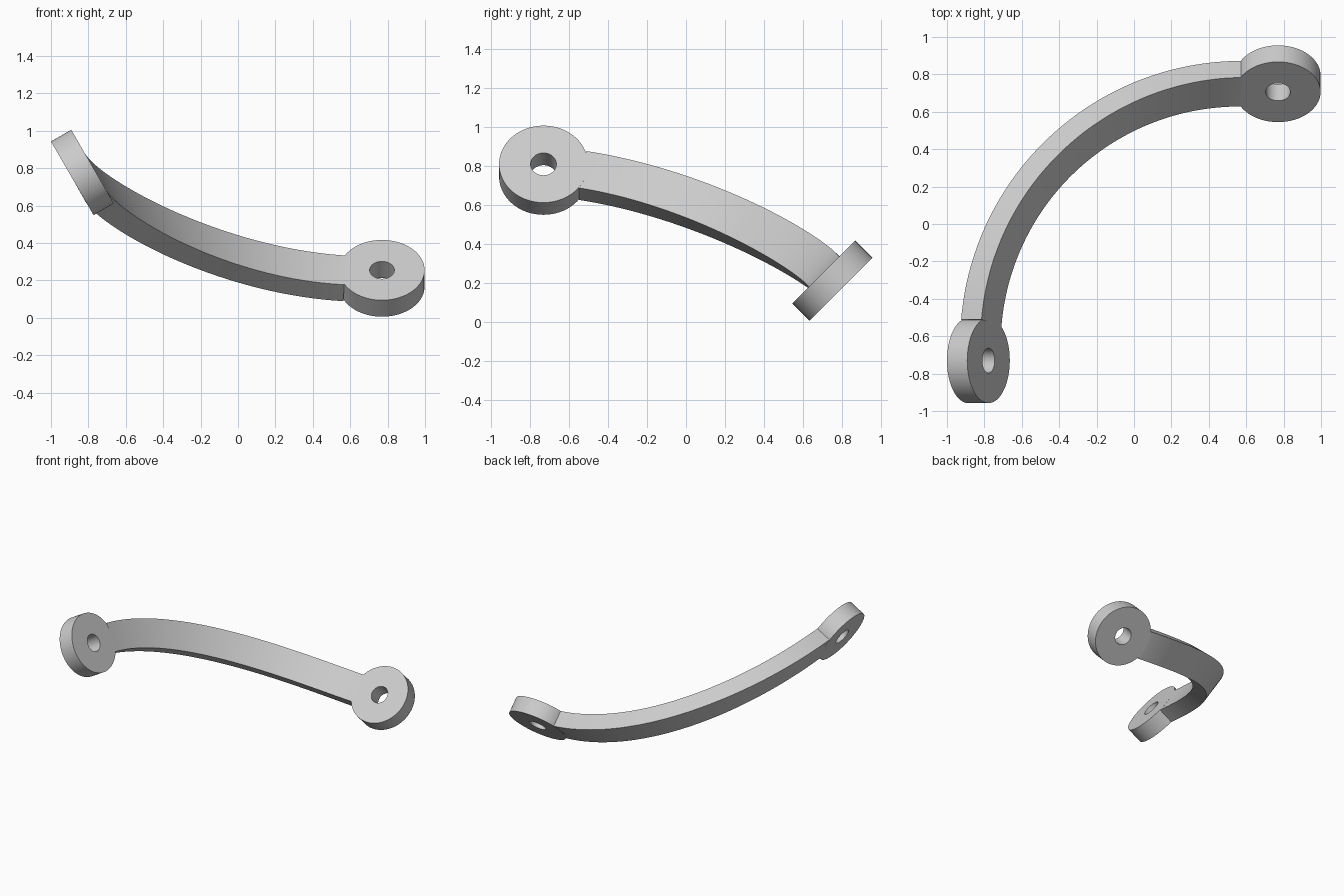
import bpy, bmesh
from math import sin, cos, pi, radians
from mathutils import Vector, Matrix

cube = bpy.data.objects.get("Cube")
if cube:
    bpy.data.objects.remove(cube, do_unlink=True)

metal = bpy.data.materials.new("light grey metal")
metal.use_nodes = True
colour = (0.6, 0.6, 0.6, 1)
metal.diffuse_color = colour
metal.node_tree.nodes["Principled BSDF"].inputs["Base Color"].default_value = colour

THICK, WIDTH = 0.125, 0.22


def finish(bm, name):
    bmesh.ops.recalc_face_normals(bm, faces=bm.faces)
    mesh = bpy.data.meshes.new(name)
    bm.to_mesh(mesh)
    bm.free()
    mesh.materials.append(metal)
    ob = bpy.data.objects.new(name, mesh)
    bpy.context.collection.objects.link(ob)
    bpy.ops.object.select_all(action="DESELECT")
    ob.select_set(True)
    bpy.context.view_layer.objects.active = ob
    bpy.ops.object.shade_smooth_by_angle(angle=radians(30))
    return ob


def loft(bm, rings, closed=False):
    """Skin a list of four-cornered rings."""
    count = len(rings)
    for i in range(count if closed else count - 1):
        a, b = rings[i], rings[(i + 1) % count]
        for j in range(4):
            k = (j + 1) % 4
            bm.faces.new((a[j], a[k], b[k], b[j]))


# Drilled round bosses at both ends
def boss(name, centre, axis, outer=0.2275, inner=0.066, sides=96):
    bm = bmesh.new()
    h = THICK / 2
    rings = []
    for i in range(sides):
        a = 2 * pi * i / sides
        rings.append([bm.verts.new((r * cos(a), r * sin(a), z))
                      for r, z in ((inner, -h), (outer, -h), (outer, h), (inner, h))])
    loft(bm, rings, closed=True)
    turn = Vector(axis).to_track_quat("Z", "Y").to_matrix().to_4x4()
    bm.transform(Matrix.Translation(centre) @ turn)
    finish(bm, name)


boss("left_boss", (0.77, 0.75, 0.211), (0, -1, 1))
boss("right_boss", (-0.832, -0.73, 0.777), (cos(pi / 6), 0, sin(pi / 6)))

# Curved arm: a plan-view arc that climbs and untwists from one boss to the other
RADIUS, SWEEP = 1.391, radians(85.4)
MID_X, MID_Y = 0.57, -0.641
LOW, HIGH, SLOPE_LOW, SLOPE_HIGH = 0.211, 0.75, 0.12, 0.32


def path(t):
    a = SWEEP * t
    z = (LOW * (1 + 2 * t) * (1 - t) ** 2 + HIGH * t * t * (3 - 2 * t)
         + SLOPE_LOW * t * (1 - t) ** 2 + SLOPE_HIGH * t * t * (t - 1))
    return Vector((MID_X - RADIUS * sin(a), MID_Y + RADIUS * cos(a), z))


bm = bmesh.new()
rings = []
steps = 64
for i in range(steps + 1):
    t = i / steps
    a = SWEEP * t
    lean = radians(45 - 15 * t)
    tangent = (path(t + 0.001) - path(t - 0.001)).normalized()
    face = Vector((sin(a) * cos(lean), -cos(a) * cos(lean), sin(lean)))
    face = (face - tangent * face.dot(tangent)).normalized()
    up = tangent.cross(face)
    rings.append([bm.verts.new(path(t) + up * u * WIDTH / 2 + face * f * THICK / 2)
                  for u, f in ((-1, -1), (1, -1), (1, 1), (-1, 1))])
loft(bm, rings)
for end in (rings[0], rings[-1]):
    bm.faces.new(end)
finish(bm, "curved_arm")
